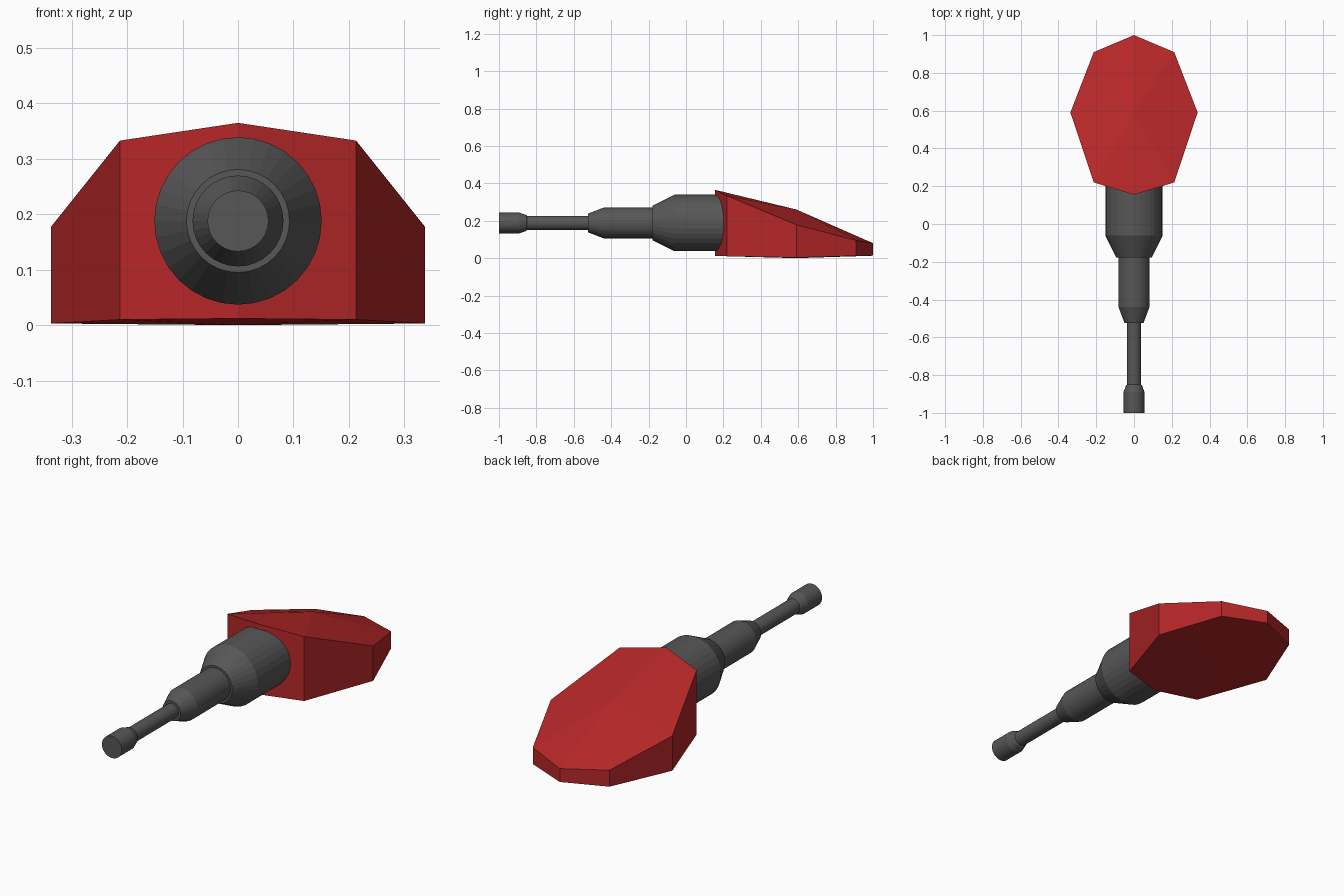
import bpy, bmesh, math

if "Cube" in bpy.data.objects:
    bpy.data.objects.remove(bpy.data.objects["Cube"])


def material(name, rgb):
    m = bpy.data.materials.new(name)
    m.diffuse_color = (*rgb, 1)
    m.use_nodes = True
    m.node_tree.nodes["Principled BSDF"].inputs["Base Color"].default_value = m.diffuse_color
    return m


def finish(bm, name, mat):
    bmesh.ops.recalc_face_normals(bm, faces=bm.faces)
    me = bpy.data.meshes.new(name)
    bm.to_mesh(me)
    bm.free()
    me.materials.append(mat)
    ob = bpy.data.objects.new(name, me)
    bpy.context.collection.objects.link(ob)


red = material("red paint", (0.47, 0.02, 0.021))
grey = material("dark grey metal", (0.095, 0.095, 0.095))

# Wedge housing: half outline as (x, y, bottom z, top z), mirrored into an octagon
half = [(0, 0.155, 0.012, 0.365), (0.213, 0.22, 0.01, 0.333), (0.337, 0.59, 0.003, 0.178),
        (0.213, 0.91, 0.012, 0.095), (0, 1.0, 0.013, 0.08)]
outline = half + [(-x, y, b, t) for x, y, b, t in half[3:0:-1]]
bm = bmesh.new()
low = [bm.verts.new((x, y, b)) for x, y, b, t in outline]
high = [bm.verts.new((x, y, t)) for x, y, b, t in outline]
low_mid = bm.verts.new((0, 0.59, 0))
high_mid = bm.verts.new((0, 0.59, 0.26))
for i in range(8):
    j = (i + 1) % 8
    bm.faces.new((low[i], low[j], high[j], high[i]))
    bm.faces.new((high[i], high[j], high_mid))
    bm.faces.new((low[j], low[i], low_mid))
finish(bm, "turret_housing", red)

# Stepped barrel: (y, radius) profile turned around the y axis
profile = [(-1, 0.055), (-0.89, 0.055), (-0.855, 0.043), (-0.85, 0.037), (-0.525, 0.037),
           (-0.525, 0.05), (-0.44, 0.082), (-0.178, 0.082), (-0.178, 0.093),
           (-0.062, 0.151), (0.215, 0.151)]
SIDES, AXIS_Z = 32, 0.188
bm = bmesh.new()
rings = []
for y, r in profile:
    angles = [2 * math.pi * k / SIDES for k in range(SIDES)]
    rings.append([bm.verts.new((r * math.cos(a), y, AXIS_Z + r * math.sin(a))) for a in angles])
for a, b in zip(rings, rings[1:]):
    for k in range(SIDES):
        n = (k + 1) % SIDES
        bm.faces.new((a[k], a[n], b[n], b[k]))
bm.faces.new(rings[0])
bm.faces.new(rings[-1])
finish(bm, "gun_barrel", grey)
